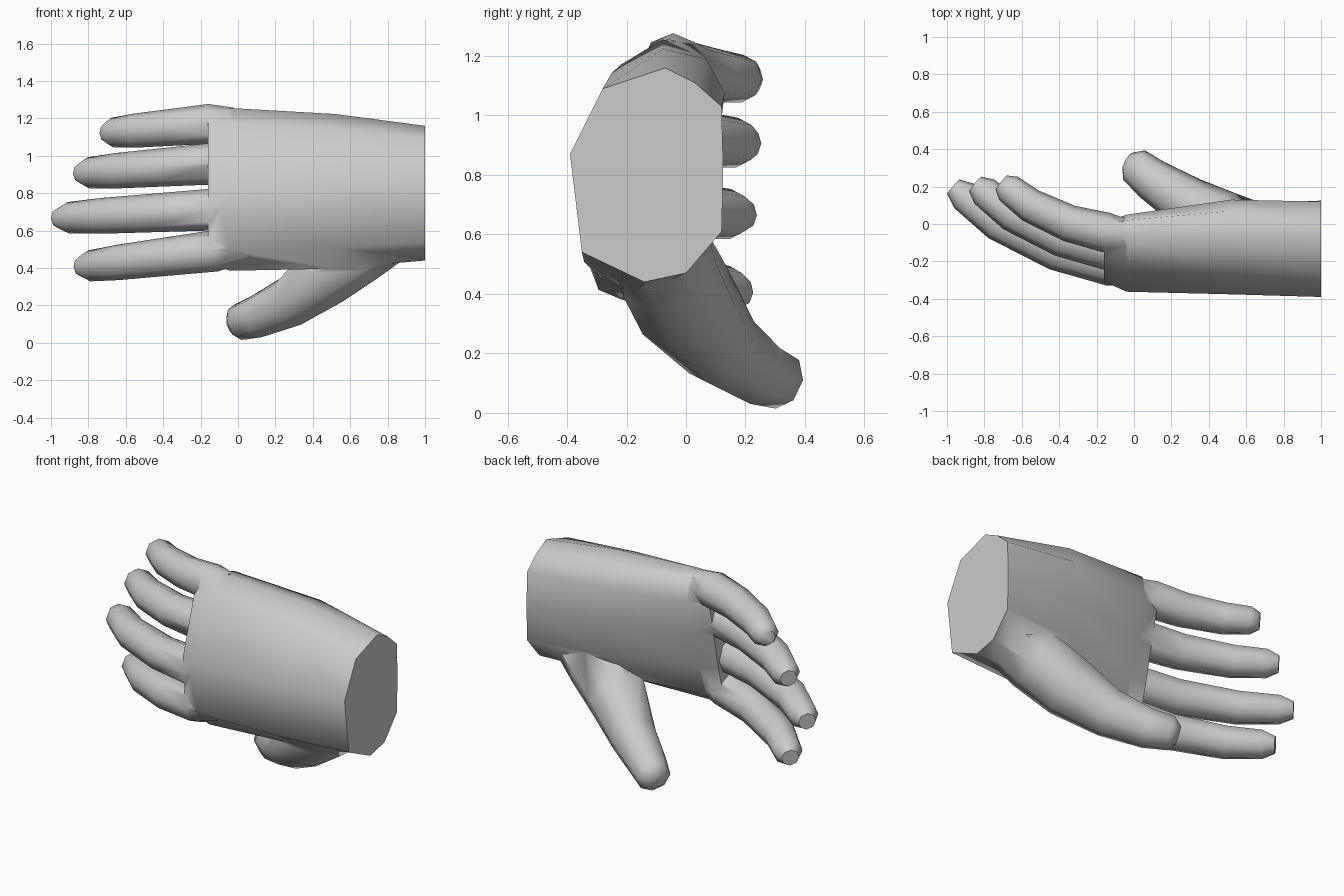
import bpy, bmesh
from math import sin, cos, pi, radians
from mathutils import Vector

if "Cube" in bpy.data.objects:
    bpy.data.objects.remove(bpy.data.objects["Cube"])


def loft(name, rings):
    """Skin a closed solid over equal-length rings of points."""
    bm = bmesh.new()
    rows = [[bm.verts.new(p) for p in ring] for ring in rings]
    n = len(rows[0])
    for a, b in zip(rows, rows[1:]):
        for i in range(n):
            j = (i + 1) % n
            bm.faces.new((a[i], a[j], b[j], b[i]))
    bm.faces.new(rows[0])
    bm.faces.new(rows[-1][::-1])
    bmesh.ops.recalc_face_normals(bm, faces=bm.faces)
    mesh = bpy.data.meshes.new(name)
    bm.to_mesh(mesh)
    bm.free()
    obj = bpy.data.objects.new(name, mesh)
    bpy.context.collection.objects.link(obj)
    return obj


def tube(name, points, radii, sides=8):
    """Round tube along a path with a radius at each point."""
    pts = [Vector(p) for p in points]
    rings = []
    for i, r in enumerate(radii):
        t = (pts[min(i + 1, len(pts) - 1)] - pts[max(i - 1, 0)]).normalized()
        up = Vector((0, 0, 1))
        b = (up - t * up.dot(t)).normalized()
        n = t.cross(b)
        angles = [k * 2 * pi / sides for k in range(sides)]
        rings.append([pts[i] + (b * cos(a) + n * sin(a)) * r for a in angles])
    return loft(name, rings)


def finger(name, base, tip, radius):
    """All fingers share one curl (y against x) and one taper."""
    along = (-.24, 0, .35, .72, .93, 1)
    curl = (-.05, 0, .18, .54, .88, 1)
    taper = (.75, 1.07, .99, .91, .8, .48)
    b, d = Vector(base), Vector(tip) - Vector(base)
    path = [b + Vector((d.x * u, d.y * c, d.z * u)) for u, c in zip(along, curl)]
    return tube(name, path, [radius * k for k in taper])


# Palm: wrist and knuckle outlines (y, z); the heel and knuckle rounding follow
wrist = [(-.28, 1.09), (-.07, 1.16), (.03, 1.11), (.12, 1.03), (.125, .82),
         (.12, .61), (0, .47), (-.14, .44), (-.35, .54), (-.39, .87)]
knuckles = [(-.22, 1.17), (-.08, 1.255), (.02, 1.24), (.05, 1.1), (-.01, .88),
            (-.07, .65), (-.13, .46), (-.22, .385), (-.335, .5), (-.362, .8)]
heel = []
for (y0, z0), (y1, z1) in zip(wrist, knuckles):
    y, z = (y0 + y1) / 2, (z0 + z1) / 2
    heel.append((y + (.045 if y > 0 else 0), .82 + (z - .82) * 1.04))
rounding = [(-.145 + (y + .145) * .75, .82 + (z - .82) * .92) for y, z in knuckles]
outlines = ((1, wrist), (.52, heel), (-.04, knuckles), (-.16, rounding))
hand = loft("hand", [[(x, y, z) for y, z in o] for x, o in outlines])

# Four curled fingers and the thumb
parts = [
    finger("little_finger", (-.15, -.045, 1.17), (-.71, .222, 1.12), .1),
    finger("ring_finger", (-.14, -.135, .957), (-.85, .215, .905), .104),
    finger("middle_finger", (-.12, -.22, .713), (-.967, .2, .665), .105),
    finger("index_finger", (-.12, -.215, .492), (-.845, .19, .405), .104),
    tube("thumb", [(.86, -.12, .58), (.66, -.07, .5), (.47, 0, .37), (.28, .12, .22),
                   (.1, .235, .14), (0, .315, .11), (-.035, .335, .1)],
         (.13, .18, .18, .14, .115, .098, .053)),
]
bpy.context.view_layer.objects.active = hand
for part in parts:
    mod = hand.modifiers.new(part.name, 'BOOLEAN')
    mod.operation = 'UNION'
    mod.solver = 'EXACT'
    mod.object = part
    bpy.ops.object.modifier_apply(modifier=mod.name)
    bpy.data.objects.remove(part)

# Smooth skin, crisp only at the wrist cut and tips
bpy.ops.object.select_all(action='DESELECT')
hand.select_set(True)
bpy.context.view_layer.objects.active = hand
bpy.ops.object.shade_smooth_by_angle(angle=radians(60))
